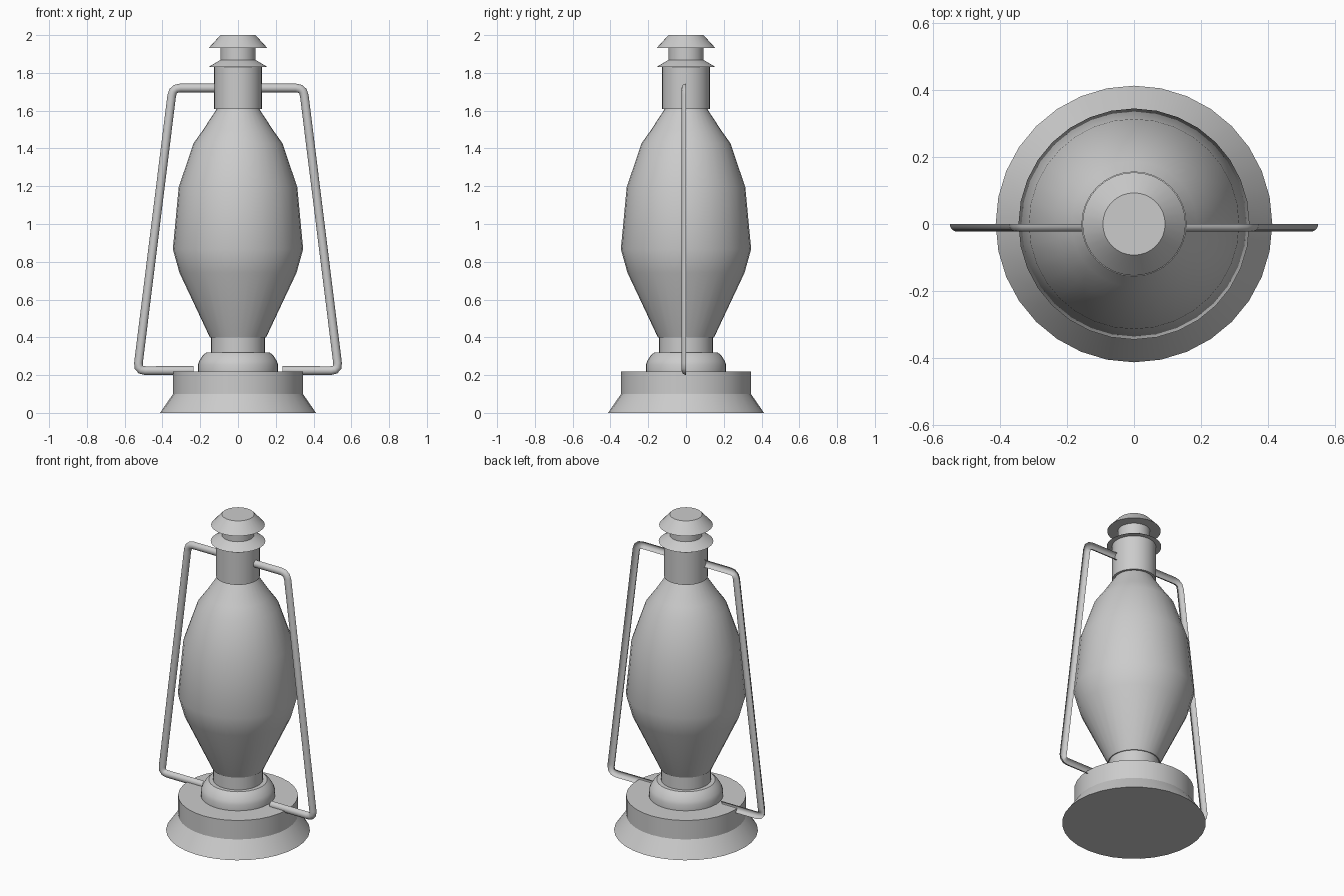
import bpy, bmesh
from math import pi, sin, cos, radians
from mathutils import Vector

if "Cube" in bpy.data.objects:
    bpy.data.objects.remove(bpy.data.objects["Cube"])

SEGMENTS = 32


def finish(bm, name, angle):
    mesh = bpy.data.meshes.new(name)
    bm.to_mesh(mesh)
    bm.free()
    obj = bpy.data.objects.new(name, mesh)
    bpy.context.collection.objects.link(obj)
    bpy.ops.object.select_all(action='DESELECT')
    obj.select_set(True)
    bpy.context.view_layer.objects.active = obj
    bpy.ops.object.shade_smooth_by_angle(angle=radians(angle))
    return obj


def lathe(name, profile, angle=30):
    """Revolve (radius, z) points around the z axis; radius 0 closes a disc."""
    bm = bmesh.new()
    verts = [bm.verts.new((r, 0, z)) for r, z in profile]
    edges = [bm.edges.new(pair) for pair in zip(verts, verts[1:])]
    bmesh.ops.spin(bm, geom=verts + edges, cent=(0, 0, 0), axis=(0, 0, 1),
                   angle=2 * pi, steps=SEGMENTS, use_merge=True)
    bmesh.ops.remove_doubles(bm, verts=bm.verts, dist=0.0001)
    bmesh.ops.recalc_face_normals(bm, faces=bm.faces)
    # Profiles run bottom to top, so the outside should face away from the axis
    side = max(bm.faces, key=lambda f: f.calc_area() if abs(f.normal.z) < 0.9 else 0)
    c = side.calc_center_median()
    if side.normal.dot(Vector((c.x, c.y, 0))) < 0:
        bmesh.ops.reverse_faces(bm, faces=bm.faces)
    return finish(bm, name, angle)


def rounded(points, cut):
    """Round the inner corners of a 2D path."""
    pts = [Vector(p) for p in points]
    out = [pts[0]]
    for a, b, c in zip(pts, pts[1:], pts[2:]):
        p, q = b + (a - b).normalized() * cut, b + (c - b).normalized() * cut
        for t in (0, 0.33, 0.67, 1):
            out.append(p * (1 - t) ** 2 + b * 2 * t * (1 - t) + q * t * t)
    return out + [pts[-1]]


def half_tube(name, path, radius, steps=8):
    """Sweep a half-round section, bulging to the front, along an x-z path."""
    bm = bmesh.new()
    rings = []
    for i, p in enumerate(path):
        d0 = (p - path[max(i - 1, 0)]).normalized()
        d1 = (path[min(i + 1, len(path) - 1)] - p).normalized()
        d = (d0 + d1).normalized()
        n = Vector((d.y, -d.x))
        ring = []
        for k in range(steps + 1):
            a = pi * k / steps
            q = p + n * radius * cos(a)
            ring.append(bm.verts.new((q.x, -radius * sin(a), q.y)))
        rings.append(ring)
    for r0, r1 in zip(rings, rings[1:]):
        for k in range(steps):
            bm.faces.new((r0[k], r0[k + 1], r1[k + 1], r1[k]))
    bm.normal_update()
    front = max(bm.faces, key=lambda f: abs(f.normal.y) * f.calc_area())
    if front.normal.y > 0:
        bmesh.ops.reverse_faces(bm, faces=bm.faces)
    return finish(bm, name, 40)


# Flared foot and fuel tank
lathe("base_tank", [(0, 0), (0.413, 0), (0.344, 0.1), (0.344, 0.22), (0.20, 0.22)])

# Rounded step and collar under the globe
lathe("burner", [(0.213, 0.22), (0.213, 0.255), (0.205, 0.275), (0.188, 0.303),
                 (0.168, 0.32), (0.143, 0.32), (0.143, 0.4)])

# Glass globe
lathe("globe", [(0.14, 0.4), (0.149, 0.4), (0.31, 0.742), (0.345, 0.867),
                (0.314, 1.195), (0.235, 1.428), (0.187, 1.495), (0.112, 1.61)], 60)

# Chimney with brim, neck and cap
lathe("chimney", [(0.11, 1.61), (0.126, 1.61), (0.126, 1.83), (0.157, 1.83),
                  (0.1, 1.865), (0.093, 1.868), (0.093, 1.933), (0.154, 1.933),
                  (0.093, 2.0), (0, 2.0)])

# Side frame, mirrored to the left
path = rounded([(0.235, 0.224), (0.532, 0.224), (0.346, 1.72), (0.12, 1.72)], 0.04)
frame = half_tube("side_frame", path, 0.023)
mirror = frame.modifiers.new("mirror", 'MIRROR')
mirror.use_axis = (True, False, False)
mirror.use_mirror_merge = False
